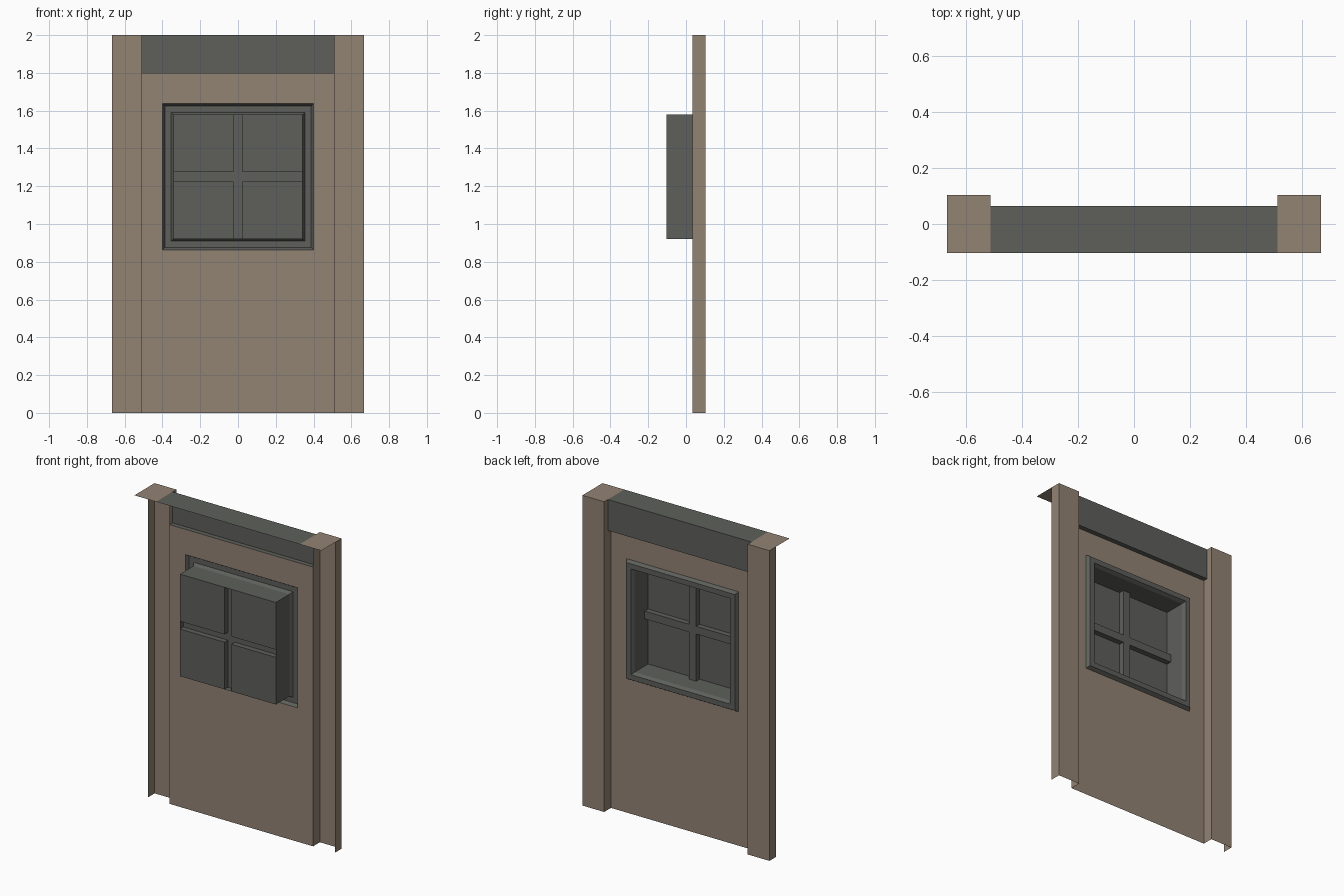
import bpy
from mathutils import Vector

if "Cube" in bpy.data.objects:
    bpy.data.objects.remove(bpy.data.objects["Cube"])


def material(name, rgb):
    m = bpy.data.materials.new(name)
    m.diffuse_color = (*rgb, 1)
    m.use_nodes = True
    m.node_tree.nodes["Principled BSDF"].inputs["Base Color"].default_value = m.diffuse_color
    return m


BROWN = material("brown_wall", (0.291, 0.227, 0.175))
GRAY = material("dark_gray_trim", (0.112, 0.117, 0.105))

HW, IN = 0.667, 0.512                       # half width, pillar inner edge
FRONT, BEAM, WALL, BACK = 0.103, 0.065, 0.034, -0.103
H, BEAM_Z = 2.0, 1.8


def quad(pts, hint):
    """Quad whose normal is turned towards hint."""
    v = [Vector(p) for p in pts]
    n = (v[1] - v[0]).cross(v[2] - v[0])
    return v if n.dot(Vector(hint)) > 0 else v[::-1]


def upright(x0, x1, z0, z1, y):
    return quad([(x0, y, z0), (x1, y, z0), (x1, y, z1), (x0, y, z1)], (0, 1, 0))


def level(x0, x1, y0, y1, z, up=1):
    return quad([(x0, y0, z), (x1, y0, z), (x1, y1, z), (x0, y1, z)], (0, 0, up))


def side(x, y0, y1, z0, z1, nx):
    return quad([(x, y0, z0), (x, y1, z0), (x, y1, z1), (x, y0, z1)], (nx, 0, 0))


def ring(r0, y0, r1, y1, hint=(0, 1, 0), inward=0):
    """Four quads joining rectangle r0 at y0 to rectangle r1 at y1."""
    def corners(r, y):
        a, b, c, d = r
        return [Vector(p) for p in ((a, y, c), (b, y, c), (b, y, d), (a, y, d))]
    p, q = corners(r0, y0), corners(r1, y1)
    mid = sum(p + q, Vector()) / 8
    out = []
    for i in range(4):
        j = (i + 1) % 4
        pts = [p[i], p[j], q[j], q[i]]
        h = (mid - sum(pts, Vector()) / 4) if inward else hint
        out.append(quad(pts, h))
    return out


def part(name, faces, mat):
    verts = [p for f in faces for p in f]
    idx, n = [], 0
    for f in faces:
        idx.append(range(n, n + len(f)))
        n += len(f)
    me = bpy.data.meshes.new(name)
    me.from_pydata(verts, [], [list(i) for i in idx])
    me.materials.append(mat)
    ob = bpy.data.objects.new(name, me)
    bpy.context.collection.objects.link(ob)


# Pillars: open-backed channels with a cap reaching to the rear
for s, name in ((-1, "left_pillar"), (1, "right_pillar")):
    part(name, [
        upright(s * IN, s * HW, 0, H, FRONT),
        side(s * IN, WALL, FRONT, 0, H, -s),
        side(s * HW, WALL, FRONT, 0, H, s),
        level(s * IN, s * HW, BACK, FRONT, H),
    ], BROWN)

# Top beam: face, underside and top
part("top_beam", [
    upright(-IN, IN, BEAM_Z, H, BEAM),
    level(-IN, IN, WALL, BEAM, BEAM_Z, -1),
    level(-IN, IN, BACK, BEAM, H),
], GRAY)


# Rectangles centred on the window
CZ = 1.25


def window_rect(hx, hz):
    return (-hx, hx, CZ - hz, CZ + hz)


outer = window_rect(0.40, 0.387)
outer_lip = window_rect(0.387, 0.374)
inner_lip = window_rect(0.354, 0.341)
opening = window_rect(0.342, 0.329)

# Wall panel with the window hole
part("wall_panel", ring((-IN, IN, 0, BEAM_Z), WALL, outer, WALL), BROWN)

# Raised window frame with bevelled edges
LIP = WALL + 0.022
part("window_frame",
     ring(outer, WALL, outer_lip, LIP)
     + ring(outer_lip, LIP, inner_lip, LIP)
     + ring(inner_lip, LIP, opening, WALL), GRAY)

# Deep window recess
part("window_recess", ring(opening, WALL, opening, BACK, inward=1), GRAY)

# Four panes at the back of the recess
B = 0.025
BAR = BACK + 0.035
x0, x1, z0, z1 = opening
panes, bars = [], []
for s in (-1, 1):
    for t in (-1, 1):
        ze, zb = CZ + t * 0.329, CZ + t * B
        panes.append(upright(s * B, s * x1, zb, ze, BACK))
        bars.append(side(s * B, BACK, BAR, zb, ze, s))
        bars.append(level(s * B, s * x1, BACK, BAR, zb, t))
part("window_panes", panes, GRAY)

# Crossed glazing bars, hollow from behind
bars += [upright(x0, x1, CZ - B, CZ + B, BAR),
         upright(-B, B, z0, CZ - B, BAR),
         upright(-B, B, CZ + B, z1, BAR)]
part("glazing_bars", bars, GRAY)
